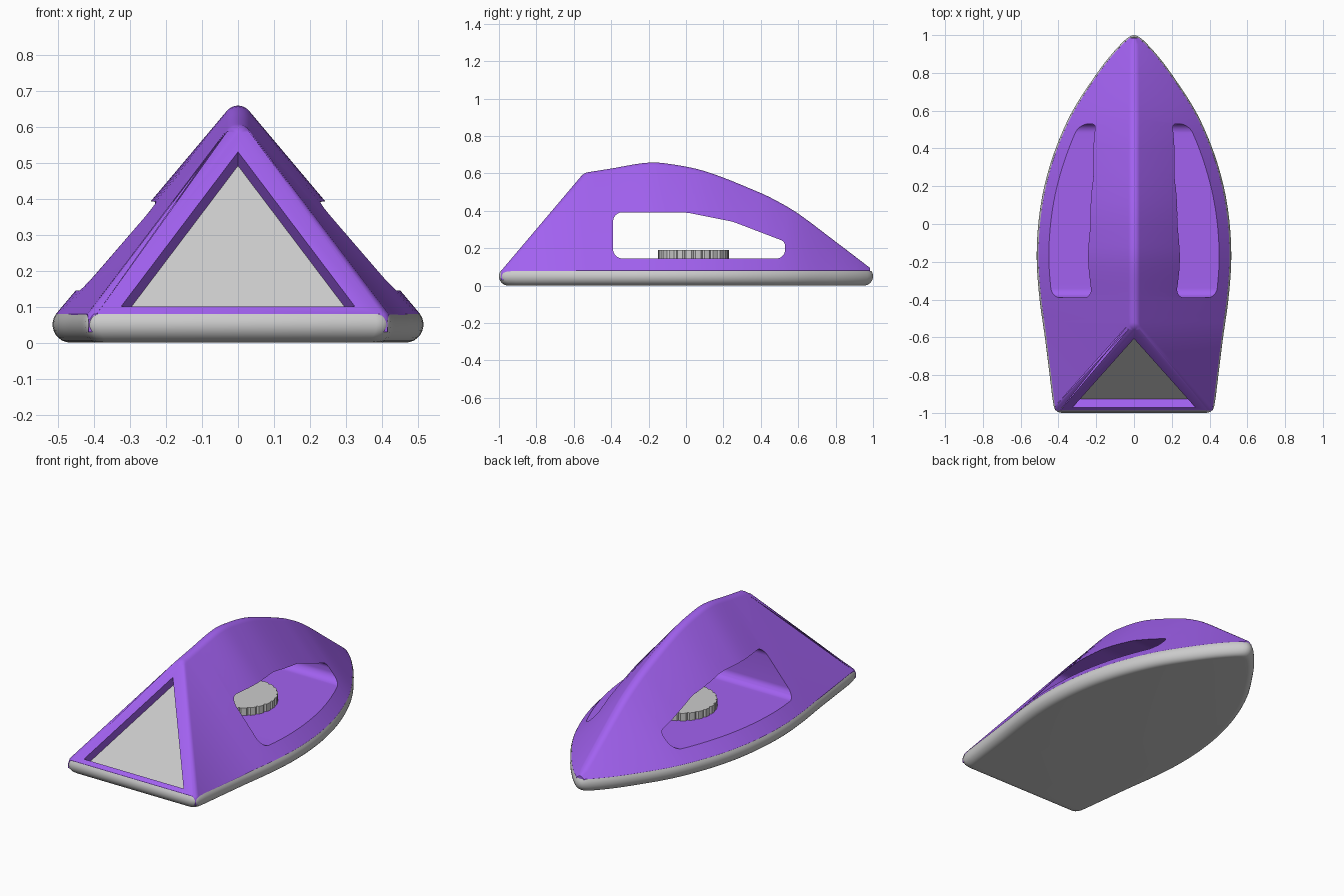
import bpy, bmesh, math
from mathutils import Vector

if "Cube" in bpy.data.objects:
    bpy.data.objects.remove(bpy.data.objects["Cube"])

purple = bpy.data.materials.new("purple_plastic")
purple.diffuse_color = (0.36, 0.12, 0.87, 1)
purple.use_nodes = True
purple.node_tree.nodes["Principled BSDF"].inputs["Base Color"].default_value = purple.diffuse_color

# half width of the outline and ridge height, both along y
WIDTH = [(-1, .423), (-.8, .447), (-.6, .472), (-.4, .5), (-.2, .515), (0, .507), (.2, .475),
         (.4, .415), (.6, .325), (.8, .195), (.9, .118), (.97, .053), (1, .02)]
RIDGE = [(-1, .525), (-.55, .602), (-.4, .626), (-.22, .656), (-.12, .655), (.1, .612),
         (.4, .495), (.5, .445), (.6, .385), (.8, .235), (.99, .09)]
REAR_Y, BASE_Z, SLOPE = -.988, .08, .44 / .52


def curve(table, y):
    """Smooth interpolation through a table of points."""
    n = len(table)
    i = max(k for k in range(n - 1) if table[k][0] <= y or k == 0)

    def tangent(k):
        a, b = table[max(k - 1, 0)], table[min(k + 1, n - 1)]
        return (b[1] - a[1]) / (b[0] - a[0])
    (y0, v0), (y1, v1) = table[i], table[i + 1]
    h = y1 - y0
    t = (y - y0) / h
    return (v0 * (2*t**3 - 3*t**2 + 1) + v1 * (3*t**2 - 2*t**3)
            + h * tangent(i) * (t**3 - 2*t**2 + t) + h * tangent(i + 1) * (t**3 - t**2))


def finish(name, bm, mat=None):
    bmesh.ops.recalc_face_normals(bm, faces=bm.faces)
    mesh = bpy.data.meshes.new(name)
    bm.to_mesh(mesh)
    bm.free()
    ob = bpy.data.objects.new(name, mesh)
    bpy.context.collection.objects.link(ob)
    if mat:
        mesh.materials.append(mat)
    return ob


def activate(ob):
    bpy.ops.object.select_all(action='DESELECT')
    ob.select_set(True)
    bpy.context.view_layer.objects.active = ob


def smooth(ob, angle=35):
    activate(ob)
    bpy.ops.object.shade_smooth_by_angle(angle=math.radians(angle))


def loft(bm, rings):
    rows = [[bm.verts.new(p) for p in ring] for ring in rings]
    for a, b in zip(rows, rows[1:]):
        for i in range(len(a)):
            j = (i + 1) % len(a)
            bm.faces.new((a[i], a[j], b[j], b[i]))
    return rows


def prism(name, pts, vec, mat=None):
    bm = bmesh.new()
    a, b = loft(bm, [pts, [Vector(p) + Vector(vec) for p in pts]])
    bm.faces.new(a)
    bm.faces.new(b)
    return finish(name, bm, mat)


def cut(ob, cutter):
    cutter.hide_render = True
    activate(ob)
    mod = ob.modifiers.new("cut", 'BOOLEAN')
    mod.operation, mod.solver, mod.object = 'DIFFERENCE', 'EXACT', cutter
    bpy.ops.object.modifier_apply(modifier=mod.name)
    bpy.data.objects.remove(cutter)


def fillet(corners, steps=8):
    """Round each (u, v, radius) corner of a closed polygon."""
    out = []
    for i, (u, v, r) in enumerate(corners):
        p = Vector((u, v))
        a = (Vector(corners[i - 1][:2]) - p).normalized()
        b = (Vector(corners[(i + 1) % len(corners)][:2]) - p).normalized()
        half = a.angle(b) / 2
        c = p + (a + b).normalized() * (r / math.sin(half))
        s = p + a * (r / math.tan(half)) - c
        e = p + b * (r / math.tan(half)) - c
        for k in range(steps + 1):
            d = s.lerp(e, k / steps).normalized() * r
            out.append(c + d)
    return out


# sole plate with a rounded rim
half = [(.385, -1), (.405, -.995), (.418, -.983), (.425, -.965)]
half += [(curve(WIDTH, y), y) for y in [-.92 + 1.89 * i / 44 for i in range(45)]]
half += [(.035, .985), (.018, .996)]
outline = half + [(0, 1)] + [(-x, y) for x, y in reversed(half)]
profile = []
for i in range(10):
    a = math.radians(-90 + 126 * i / 9)
    profile.append((.05 * (1 - math.cos(a)), .05 + .05 * math.sin(a)))
profile.append((.03, .065))
bm = bmesh.new()
rows = loft(bm, [[(x * (1 - o / .515), y * (1 - o), z) for x, y in outline] for o, z in profile])
bm.faces.new(rows[0])
smooth(finish("sole_plate", bm), 50)


# body: rounded triangular sections lofted from rear to nose
def section(y):
    w = .981 * curve(WIDTH, y / .99)
    h = curve(RIDGE, y)
    r = min(.04, .6 * w)
    cz = h - r
    d = math.hypot(w, BASE_Z - cz)
    start = math.atan2(BASE_Z - cz, w) + math.acos(r / d)
    pts = [(w, y, .03), (w, y, BASE_Z)]
    for k in range(9):
        a = start + (math.pi - 2 * start) * k / 8
        pts.append((r * math.cos(a), y, cz + r * math.sin(a)))
    return [Vector(p) for p in pts + [(-w, y, BASE_Z), (-w, y, .03)]]


def rear_y(z):
    return REAR_Y + (z - BASE_Z) * SLOPE


rings = [section(REAR_Y)] + [section(-.52 + 1.505 * i / 42) for i in range(43)]
for i in range(2, len(rings[0]) - 2):      # lean the rear section forward
    p, q = rings[0][i], rings[1][i]
    f0, f1 = p.y - rear_y(p.z), q.y - rear_y(q.z)
    rings[0][i] = p.lerp(q, f0 / (f0 - f1))
bm = bmesh.new()
rows = loft(bm, rings)
bm.faces.new(rows[-1])
r0 = rows[0]
bm.faces.new((r0[0], r0[1], r0[-2], r0[-1]))
back = bm.faces.new(r0[1:-1])
bottom = {r0[1], r0[-2]}
rim = [e for e in back.edges if set(e.verts) != bottom]
bmesh.ops.bevel(bm, geom=rim, offset=.02, segments=4, profile=.5, affect='EDGES', clamp_overlap=False)
body = finish("body", bm, purple)

# handle opening straight through the sides
opening = fillet([(-.39, .145, .05), (.53, .145, .047), (.53, .235, .035),
                  (.25, .342, .3), (0, .392, .4), (-.39, .392, .05)])
cut(body, prism("handle_cutter", [(-1, p.x, p.y) for p in opening], (2, 0, 0), purple))

# triangular recess in the back with a grey panel at its floor
inward = Vector((0, 1, -SLOPE)).normalized()
tri = [Vector((x, rear_y(z), z)) for x, z in [(-.325, .1), (.325, .1), (0, .53)]]
cut(body, prism("recess_cutter", [p - inward * .1 for p in tri], inward * .165, purple))
smooth(body)
prism("rear_panel", [p + inward * .06 for p in tri], inward * .02)

# ridged dial on the floor of the handle opening
dial = []
for i in range(120):
    a = math.tau * i / 120
    r = .182 if i % 5 == 0 else .19
    dial.append((r * math.cos(a), .04 + r * math.sin(a), .135))
prism("dial", dial, (0, 0, .055))
